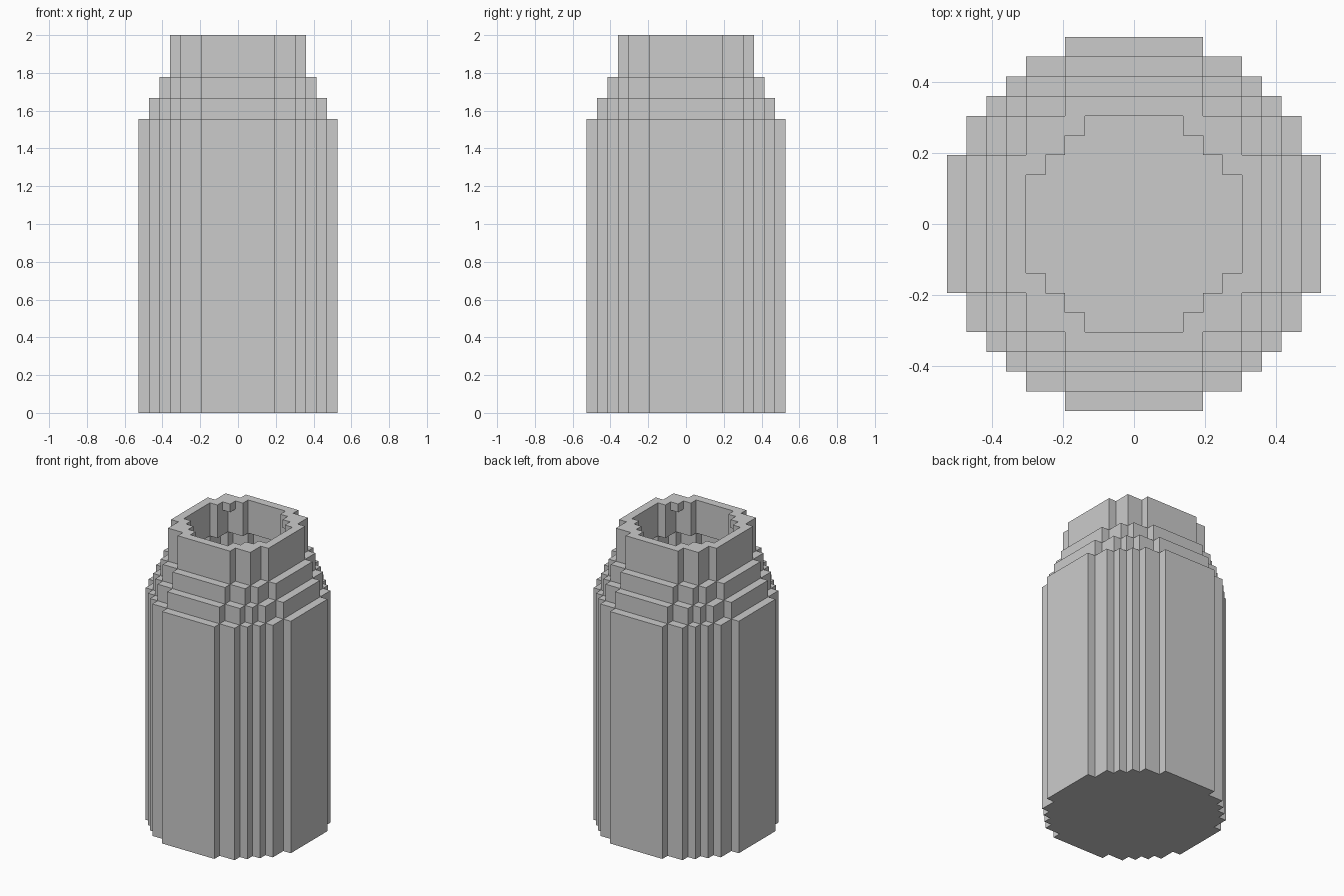
import bpy
import bmesh

if "Cube" in bpy.data.objects:
    bpy.data.objects.remove(bpy.data.objects["Cube"])

UNIT = 2 / 36  # one block of the stepped grid

grey = bpy.data.materials.new("plain_grey")
grey.use_nodes = True
colour = (0.6, 0.6, 0.6, 1)
grey.diffuse_color = colour
grey.node_tree.nodes["Principled BSDF"].inputs["Base Color"].default_value = colour


def outline(widths):
    """Stepped round outline: half widths paired with themselves reversed."""
    corner = []
    last = None
    for x, y in zip(widths, reversed(widths)):
        if last is not None:
            corner.append((last, y))
        corner.append((x, y))
        last = x
    points = []
    for _ in range(4):  # turn the corner clockwise through the four quadrants
        points += corner
        corner = [(y, -x) for x, y in corner]
    return points


def stepped_ring(name, outer, inner, bottom, top):
    """Extrude a stepped outline, with a stepped hole if inner is given."""
    bm = bmesh.new()
    edges = []
    for widths in filter(None, (outer, inner)):
        verts = [bm.verts.new((x * UNIT, y * UNIT, bottom * UNIT))
                 for x, y in outline(widths)]
        edges += [bm.edges.new((a, b)) for a, b in zip(verts, verts[1:] + verts[:1])]
    bmesh.ops.triangle_fill(bm, edges=edges, use_beauty=True, normal=(0, 0, 1))
    lifted = bmesh.ops.extrude_face_region(bm, geom=bm.faces[:], use_keep_orig=True)
    moved = [g for g in lifted["geom"] if isinstance(g, bmesh.types.BMVert)]
    bmesh.ops.translate(bm, verts=moved, vec=(0, 0, (top - bottom) * UNIT))
    bmesh.ops.recalc_face_normals(bm, faces=bm.faces[:])
    bmesh.ops.dissolve_limit(bm, angle_limit=0.01, verts=bm.verts[:], edges=bm.edges[:])
    mesh = bpy.data.meshes.new(name)
    bm.to_mesh(mesh)
    bm.free()
    mesh.materials.append(grey)
    obj = bpy.data.objects.new(name, mesh)
    bpy.context.collection.objects.link(obj)


OUTER = [3.5, 5.5, 6.5, 7.5, 8.5, 9.5]
INNER = [2.5, 4.5, 5.5, 6.5, 7.5, 8.5]

# Floor, then walls that lose one step per tier
stepped_ring("floor", OUTER, None, 0, 1)
for name, steps, bottom, top in (("body", 6, 1, 28),
                                 ("lower_shoulder", 5, 28, 30),
                                 ("upper_shoulder", 4, 30, 32),
                                 ("neck", 3, 32, 35)):
    stepped_ring(name, OUTER[:steps], INNER[:steps], bottom, top)

# Rim with a slightly tighter opening
stepped_ring("rim", OUTER[:3], [2.5, 3.5, 4.5, 5.5], 35, 36)
